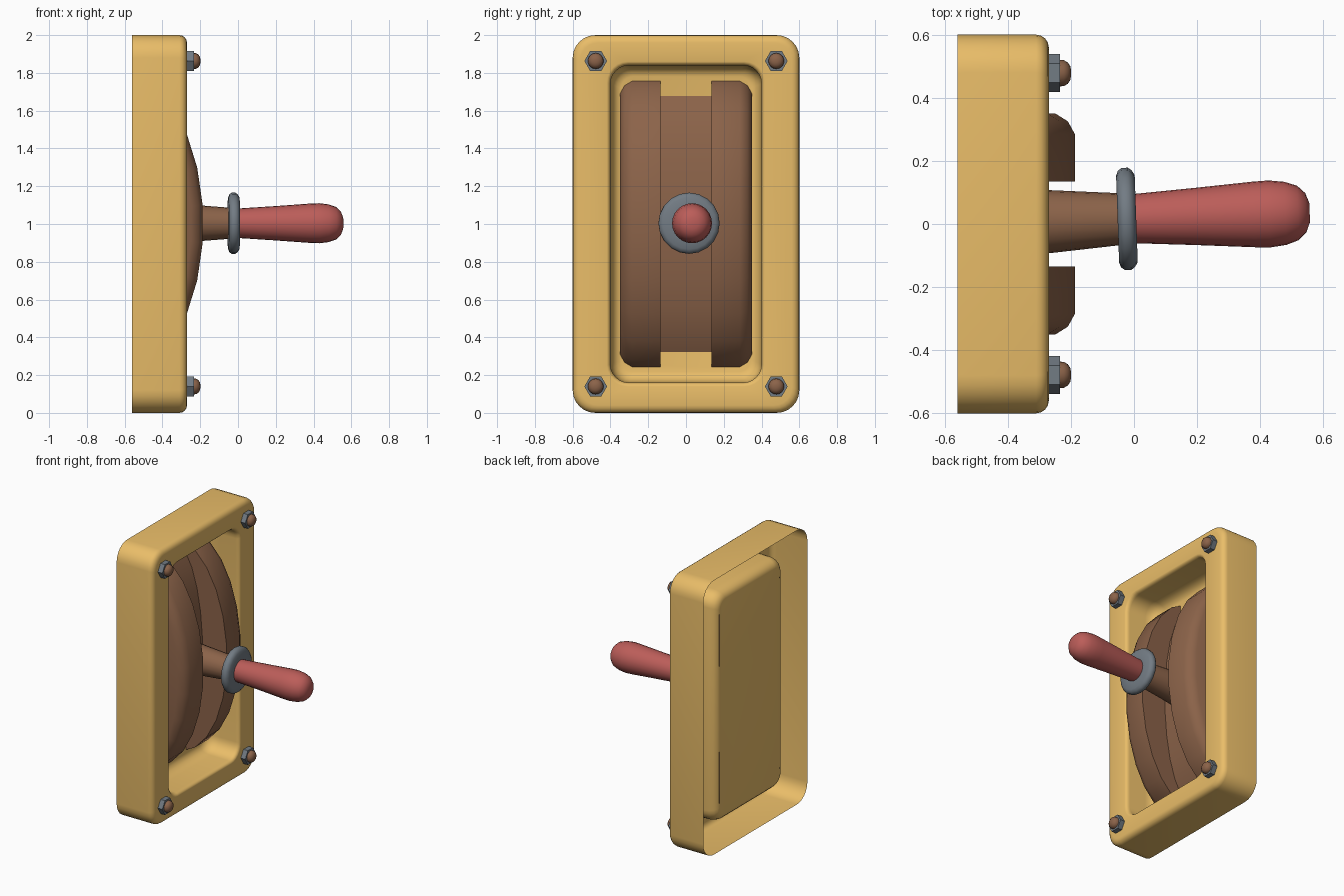
import bpy, bmesh
from math import sin, cos, pi, radians
from mathutils import Matrix

if "Cube" in bpy.data.objects:
    bpy.data.objects.remove(bpy.data.objects["Cube"])


def mat(name, c):
    m = bpy.data.materials.new(name)
    m.diffuse_color = (*c, 1)
    m.use_nodes = True
    m.node_tree.nodes["Principled BSDF"].inputs["Base Color"].default_value = m.diffuse_color
    return m


SAND = mat("sand", (0.82, 0.51, 0.14))
BROWN = mat("brown", (0.26, 0.125, 0.067))
RED = mat("red", (0.50, 0.11, 0.10))
STEEL = mat("steel", (0.17, 0.20, 0.23))
FLOOR = -0.515


def loft(name, loops, material, closed=True, cap_start=False, cap_end=False, clip=None, angle=35):
    """Skin a list of equal-length point loops."""
    bm = bmesh.new()
    rows = [[bm.verts.new(p) for p in loop] for loop in loops]
    n = len(rows[0])
    for a, b in zip(rows, rows[1:]):
        for i in range(n if closed else n - 1):
            j = (i + 1) % n
            bm.faces.new((a[i], a[j], b[j], b[i]))
    if cap_start:
        bm.faces.new(rows[0][::-1])
    if cap_end:
        bm.faces.new(rows[-1])
    if clip is not None:
        bmesh.ops.bisect_plane(bm, geom=bm.verts[:] + bm.edges[:] + bm.faces[:],
                               plane_co=(clip, 0, 0), plane_no=(1, 0, 0), clear_inner=True)
    bmesh.ops.recalc_face_normals(bm, faces=bm.faces[:])
    me = bpy.data.meshes.new(name)
    bm.to_mesh(me)
    bm.free()
    me.materials.append(material)
    ob = bpy.data.objects.new(name, me)
    bpy.context.collection.objects.link(ob)
    bpy.ops.object.select_all(action='DESELECT')
    ob.select_set(True)
    bpy.context.view_layer.objects.active = ob
    bpy.ops.object.shade_smooth_by_angle(angle=radians(angle))
    return ob


def rounded_rect(x, hy, hz, r, seg=6):
    pts = []
    for k, (sy, sz) in enumerate([(1, 1), (-1, 1), (-1, -1), (1, -1)]):
        for i in range(seg + 1):
            a = pi / 2 * (k + i / seg)
            pts.append((x, sy * (hy - r) + r * cos(a), 1 + sz * (hz - r) + r * sin(a)))
    return pts


def fillet(x0, i0, x1, i1, convex_x, seg=4):
    """Quarter-round (x, inset) steps; convex_x: travel in x first."""
    out = []
    for i in range(seg + 1):
        a = pi / 2 * i / seg
        s, c = sin(a), 1 - cos(a)
        fx, fi = (s, c) if convex_x else (c, s)
        out.append((x0 + (x1 - x0) * fx, i0 + (i1 - i0) * fi))
    return out


# Housing: one thin shell, open at the back, with a rounded tub pressed in
loops = [rounded_rect(-0.56, 0.6, 1.0, 0.12)]
for x, d in fillet(-0.31, 0, -0.27, 0.04, True):
    loops.append(rounded_rect(x, 0.6 - d, 1.0 - d, 0.12 - d * 0.6))
for x, d in fillet(-0.27, 0, -0.30, 0.02, False) + fillet(-0.43, 0.022, FLOOR, 0.078, True):
    loops.append(rounded_rect(x, 0.42 - d, 0.86 - d, 0.11 - d * 0.6))
loft("housing", loops, SAND, cap_end=True)


# Curved guides: faceted elliptical arcs rising from the tub floor
def arc(y, a, b, drop=0, cx=-0.603):
    angles = [radians(7.5 + 15 * k) for k in range(-6, 6)]
    return [(cx + (a - drop) * cos(t), y, 1 + (b - drop) * sin(t)) for t in angles]


for side, label in ((1, "back"), (-1, "front")):
    prof = [(0.135, 0.25), (0.135, 0), (0.285, 0), (0.325, 0.022), (0.35, 0.062), (0.35, 0.3)]
    loft("guide_" + label, [arc(side * y, 0.419, 0.78, d) for y, d in prof],
         BROWN, closed=False, clip=FLOOR)
loft("guide_channel", [arc(y, 0.223, 0.74) for y in (-0.135, 0.135)], BROWN,
     closed=False, clip=FLOOR)


# Turned parts along x
def lathe(name, prof, material, center=(0, 0, 0), seg=20, tilt=0.0, angle=35):
    rings = [[(x, r * cos(2 * pi * i / seg), r * sin(2 * pi * i / seg)) for i in range(seg)]
             for x, r in prof]
    ob = loft(name, rings, material, cap_start=True, cap_end=True, angle=angle)
    ob.data.transform(Matrix.Translation(center) @ Matrix.Rotation(tilt, 4, 'Z'))
    return ob


# Lever with collar and grip, leaning slightly towards +y
hub = dict(center=(0, 0.017, 1.004), tilt=radians(2))
lathe("lever_stem", [(-0.42, 0.115), (-0.27, 0.1), (-0.04, 0.082)], BROWN, **hub)
lathe("lever_collar", [(-0.052, 0.08), (-0.052, 0.138), (-0.046, 0.153), (-0.034, 0.162),
                       (-0.014, 0.162), (-0.002, 0.153), (0.007, 0.138), (0.007, 0.08)],
      STEEL, angle=60, **hub)
lathe("lever_grip", [(0.0, 0.078), (0.2, 0.091), (0.38, 0.104), (0.43, 0.106), (0.48, 0.1),
                     (0.52, 0.086), (0.545, 0.062), (0.557, 0.03)], RED, seg=24, **hub)

# Corner nuts with domed bolt ends
for y in (-0.478, 0.478):
    for z in (0.14, 1.863):
        tag = ("front" if y < 0 else "back") + ("_lower" if z < 1 else "_upper")
        lathe("nut_" + tag, [(-0.272, 0.06), (-0.234, 0.06)], STEEL, (0, y, z), seg=6, angle=20)
        lathe("bolt_" + tag, [(-0.236, 0.042), (-0.222, 0.041), (-0.21, 0.034), (-0.202, 0.022),
                              (-0.199, 0.008)], BROWN, (0, y, z), seg=16, angle=45)
